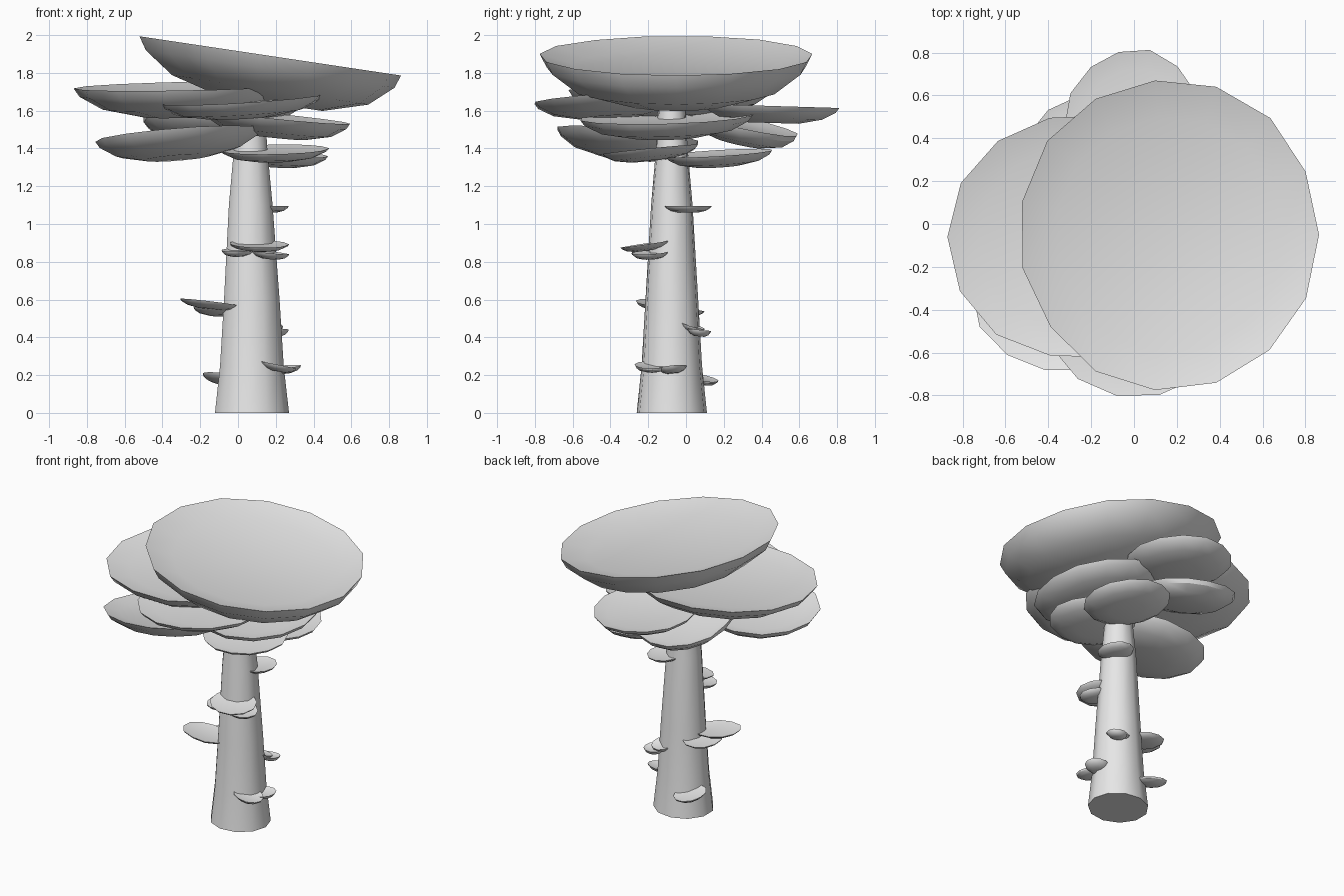
import bpy, bmesh, math, random

random.seed(4)
if "Cube" in bpy.data.objects:
    bpy.data.objects.remove(bpy.data.objects["Cube"], do_unlink=True)

grey = bpy.data.materials.new("pale_grey")
grey.use_nodes = True
grey.diffuse_color = (0.8, 0.8, 0.8, 1)
grey.node_tree.nodes["Principled BSDF"].inputs["Base Color"].default_value = (0.8, 0.8, 0.8, 1)


def loft(name, rings, angle):
    """Skin a stack of equal-sized point rings, closing both ends."""
    bm = bmesh.new()
    loops = [[bm.verts.new(p) for p in ring] for ring in rings]
    n = len(loops[0])
    for a, b in zip(loops, loops[1:]):
        for i in range(n):
            j = (i + 1) % n
            bm.faces.new((a[i], a[j], b[j], b[i]))
    ends = [bm.faces.new(loops[0]), bm.faces.new(loops[-1])]
    bmesh.ops.poke(bm, faces=ends)
    bmesh.ops.recalc_face_normals(bm, faces=bm.faces)
    mesh = bpy.data.meshes.new(name)
    bm.to_mesh(mesh)
    bm.free()
    mesh.materials.append(grey)
    obj = bpy.data.objects.new(name, mesh)
    bpy.context.collection.objects.link(obj)
    bpy.ops.object.select_all(action="DESELECT")
    obj.select_set(True)
    bpy.context.view_layer.objects.active = obj
    bpy.ops.object.shade_smooth_by_angle(angle=math.radians(angle))


def cap(name, x, y, z, rx, ry, depth, gx=0, gy=0, sides=14, clip=-9):
    """Dished shelf with a rounded underside, tilted by slopes gx and gy."""
    # radius fraction, height fraction of depth, from dish down to the base
    profile = [(0.76, -0.2), (1, 0), (0.95, -0.28), (0.75, -0.72), (0.4, -1)]
    wobble = [random.uniform(0.975, 1.01) for _ in range(sides)]
    rings = []
    for r, h in profile:
        ring = []
        for i in range(sides):
            t = math.tau * i / sides
            dx = max(rx * r * wobble[i] * math.cos(t), clip - x)
            dy = ry * r * wobble[i] * math.sin(t)
            ring.append((x + dx, y + dy, z + h * depth + gx * dx + gy * dy))
        rings.append(ring)
    loft(name, rings, 30)


# Tapered trunk
trunk = [(0, 0.07, -0.075, 0.2), (0.25, 0.07, -0.075, 0.172), (0.6, 0.07, -0.075, 0.15),
         (1.1, 0.065, -0.075, 0.118), (1.4, 0.065, -0.075, 0.09), (1.66, 0.065, -0.075, 0.075)]
loft("trunk", [[(x + r * math.cos(math.tau * i / 11), y + 0.94 * r * math.sin(math.tau * i / 11), z)
                for i in range(11)] for z, x, y, r in trunk], 35)

# Large crown caps
cap("crown_top", 0.17, -0.05, 1.89, 0.705, 0.74, 0.25, gx=-0.15, sides=15, clip=-0.53)
cap("crown_left", -0.26, -0.06, 1.73, 0.61, 0.58, 0.16, gx=0.02, gy=0.04)
cap("crown_front", 0.02, -0.4, 1.665, 0.45, 0.41, 0.1, gx=0.06, gy=0.06)
cap("crown_back", 0.0, 0.45, 1.625, 0.33, 0.37, 0.09, gy=-0.03)
cap("crown_right", 0.2, -0.1, 1.57, 0.4, 0.47, 0.11, gx=-0.1, gy=0.03)
cap("crown_back_left", -0.2, 0.28, 1.54, 0.32, 0.32, 0.11, gx=-0.1, gy=-0.22, clip=-0.5)
cap("crown_lower_left", -0.32, -0.31, 1.47, 0.44, 0.39, 0.12, gx=0.08, gy=-0.1)
cap("crown_lower_back", 0.2, 0.17, 1.375, 0.28, 0.29, 0.07, gx=-0.06, gy=0.06)
cap("crown_lower_front", 0.19, -0.19, 1.395, 0.29, 0.26, 0.06, gx=0.02, gy=0.1)

# Small shelves growing from the trunk
shelves = [
    (0.16, 0.01, 1.095, 0.11, 0.13, 0, 0),
    (0.11, -0.21, 0.895, 0.16, 0.14, -0.02, 0.15),
    (0.0, -0.19, 0.865, 0.09, 0.1, 0.05, 0.1),
    (0.17, -0.19, 0.85, 0.1, 0.1, -0.1, 0.05),
    (-0.15, -0.14, 0.585, 0.165, 0.13, -0.12, -0.05),
    (-0.11, -0.03, 0.55, 0.13, 0.13, -0.05, -0.1),
    (0.16, 0.03, 0.465, 0.08, 0.07, -0.1, -0.3),
    (0.2, 0.07, 0.44, 0.07, 0.065, 0, -0.1),
    (0.21, -0.18, 0.255, 0.1, 0.095, -0.2, 0),
    (0.25, -0.07, 0.245, 0.085, 0.075, 0.08, 0.1),
    (-0.08, 0.07, 0.19, 0.11, 0.105, -0.15, -0.2),
]
for k, (x, y, z, rx, ry, gx, gy) in enumerate(shelves):
    cap(f"shelf_{k + 1}", x, y, z, rx, ry, 0.035, gx, gy, sides=11)
